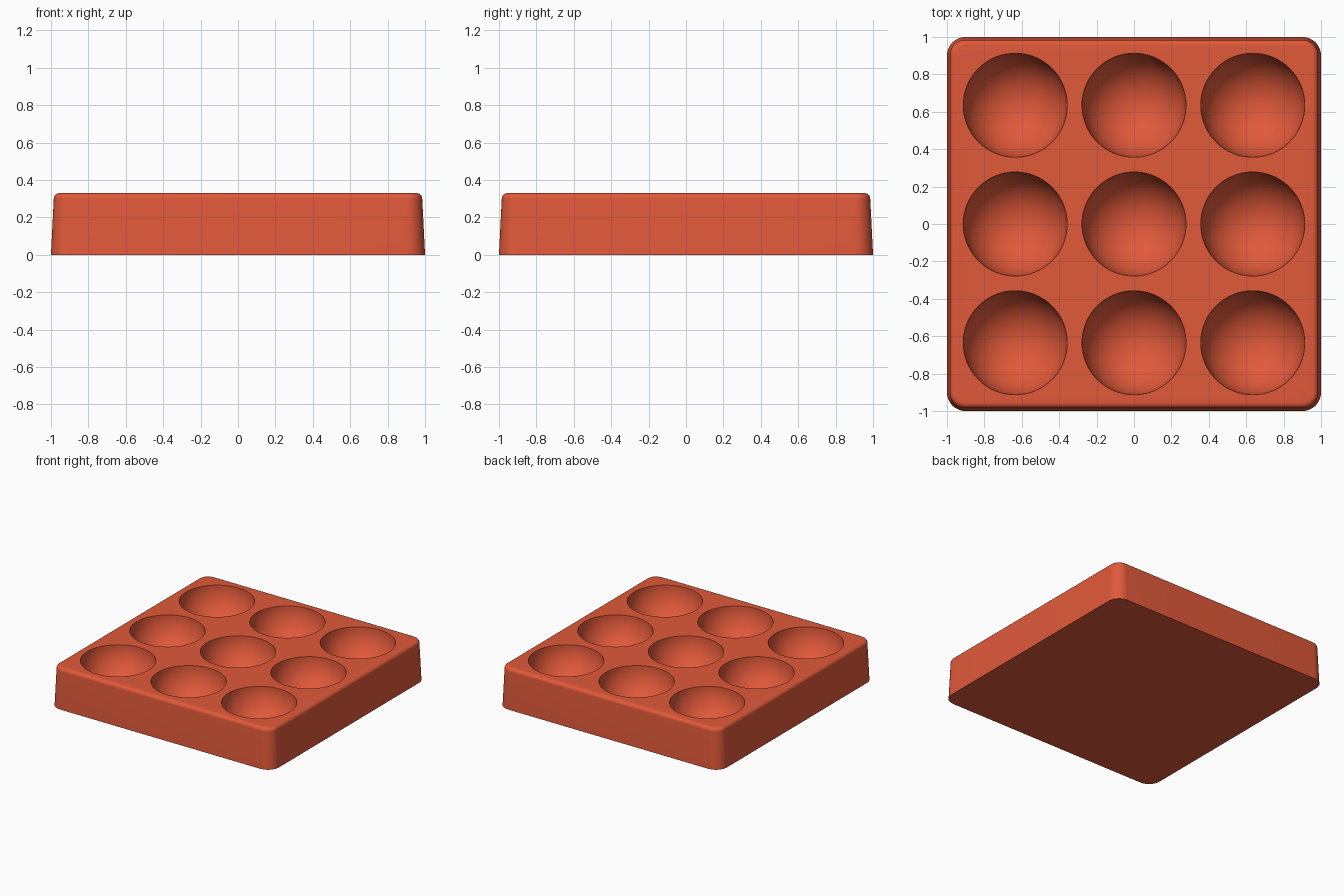
import bpy
import bmesh
from math import sin, cos, pi, radians

cube = bpy.data.objects.get("Cube")
if cube:
    bpy.data.objects.remove(cube, do_unlink=True)

HEIGHT = 0.33
CUP_RADIUS = 0.278
CUP_SPACING = 0.635
FILLET = 0.03

terracotta = bpy.data.materials.new("terracotta red")
terracotta.use_nodes = True
colour = (0.75, 0.1, 0.042, 1)
terracotta.diffuse_color = colour
terracotta.node_tree.nodes["Principled BSDF"].inputs["Base Color"].default_value = colour


def loft(bm, rings):
    """Skin a stack of closed rings and cap both ends."""
    loops = [[bm.verts.new(p) for p in ring] for ring in rings]
    for low, high in zip(loops, loops[1:]):
        n = len(low)
        for i in range(n):
            j = (i + 1) % n
            bm.faces.new((low[i], low[j], high[j], high[i]))
    bm.faces.new(loops[0][::-1])
    bm.faces.new(loops[-1])


def rounded_square(half, radius, z, steps=12):
    points = []
    for quarter, (sx, sy) in enumerate(((1, 1), (-1, 1), (-1, -1), (1, -1))):
        for i in range(steps + 1):
            a = (quarter + i / steps) * pi / 2
            points.append((sx * (half - radius) + radius * cos(a),
                           sy * (half - radius) + radius * sin(a), z))
    return points


def circle(cx, cy, radius, z, sides=64):
    return [(cx + radius * cos(2 * pi * i / sides),
             cy + radius * sin(2 * pi * i / sides), z) for i in range(sides)]


def make_object(name, bm):
    mesh = bpy.data.meshes.new(name)
    bm.to_mesh(mesh)
    bm.free()
    mesh.materials.append(terracotta)
    obj = bpy.data.objects.new(name, mesh)
    bpy.context.collection.objects.link(obj)
    return obj


# Tapered tray body with a rounded top edge
profile = [(1.0, 0)]
for i in range(9):
    a = i / 8 * pi / 2
    profile.append((0.985 - FILLET * (1 - cos(a)), HEIGHT - FILLET * (1 - sin(a))))
bm = bmesh.new()
loft(bm, [rounded_square(half, half - 0.9, z) for half, z in profile])
tray = make_object("tray", bm)

# Nine hemispherical cup cutters, extended above the top face
bm = bmesh.new()
steps = 20
for x in (-CUP_SPACING, 0, CUP_SPACING):
    for y in (-CUP_SPACING, 0, CUP_SPACING):
        rings = []
        for i in range(1, steps + 1):
            a = i / steps * pi / 2
            rings.append(circle(x, y, CUP_RADIUS * sin(a), HEIGHT - CUP_RADIUS * cos(a)))
        rings.append(circle(x, y, CUP_RADIUS, HEIGHT + 0.1))
        loft(bm, rings)
cutter = make_object("cup_cutter", bm)
cutter.hide_render = True

# Carve the cups and discard the cutter
carve = tray.modifiers.new("cups", "BOOLEAN")
carve.operation = "DIFFERENCE"
carve.solver = "EXACT"
carve.object = cutter
bpy.ops.object.select_all(action="DESELECT")
tray.select_set(True)
bpy.context.view_layer.objects.active = tray
bpy.ops.object.modifier_apply(modifier=carve.name)
bpy.data.objects.remove(cutter, do_unlink=True)
bpy.ops.object.shade_smooth_by_angle(angle=radians(35))
